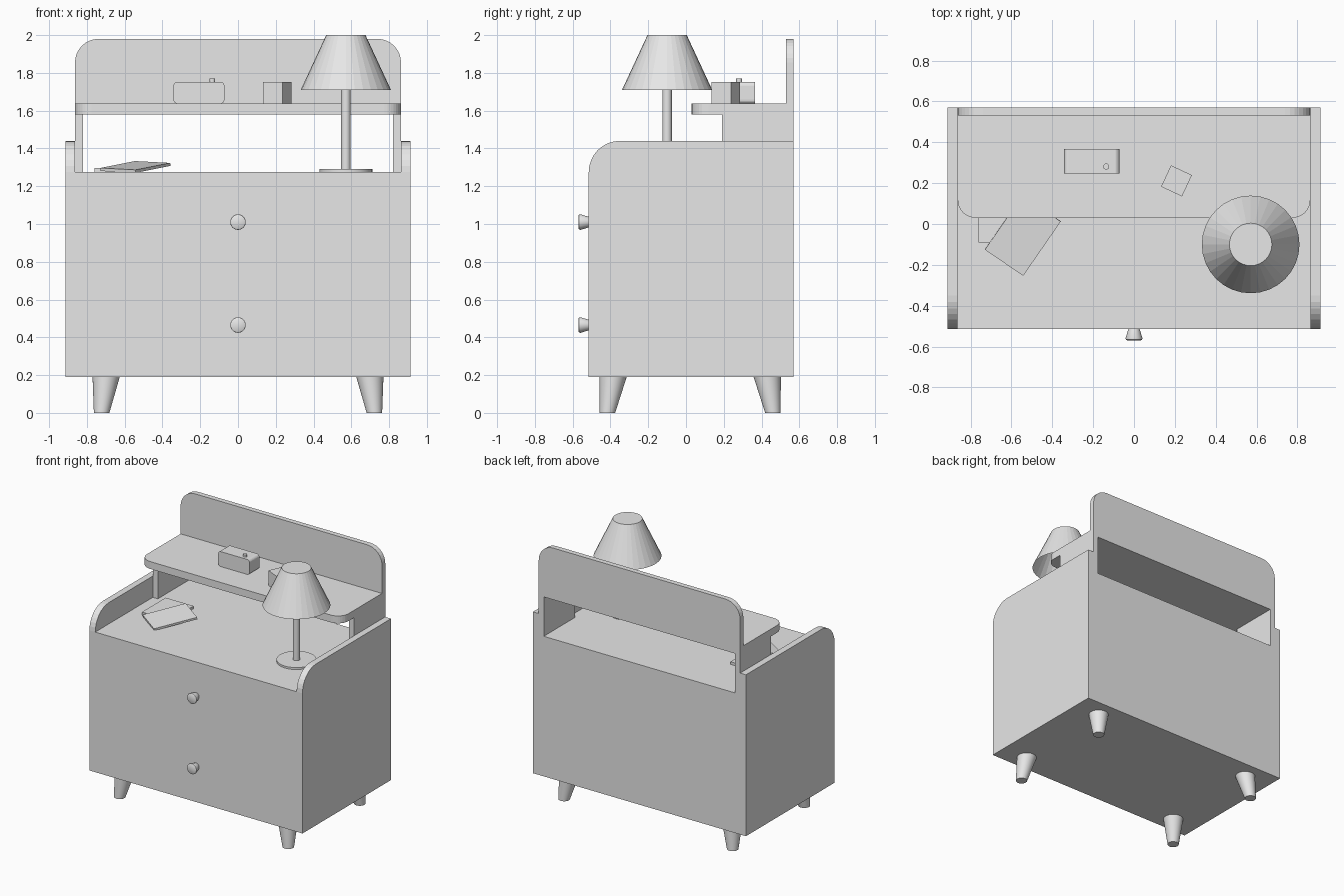
import bpy, bmesh, math
from mathutils import Matrix, Vector, Euler

if "Cube" in bpy.data.objects:
    bpy.data.objects.remove(bpy.data.objects["Cube"])

grey = bpy.data.materials.new("light grey")
grey.diffuse_color = (0.8, 0.8, 0.8, 1)
grey.use_nodes = True
grey.node_tree.nodes["Principled BSDF"].inputs["Base Color"].default_value = grey.diffuse_color


def finish(name, bm, smooth=False):
    bmesh.ops.recalc_face_normals(bm, faces=bm.faces)
    me = bpy.data.meshes.new(name)
    bm.to_mesh(me)
    bm.free()
    me.materials.append(grey)
    ob = bpy.data.objects.new(name, me)
    bpy.context.collection.objects.link(ob)
    if smooth:
        bpy.ops.object.select_all(action='DESELECT')
        ob.select_set(True)
        bpy.context.view_layer.objects.active = ob
        bpy.ops.object.shade_smooth_by_angle(angle=math.radians(35))
    return ob


def box(name, lo, hi):
    lo, hi = Vector(lo), Vector(hi)
    bm = bmesh.new()
    bmesh.ops.create_cube(bm, size=1, matrix=Matrix.Translation((lo + hi) / 2)
                          @ Matrix.Diagonal((*(hi - lo), 1)))
    return finish(name, bm)


def turned_box(name, centre, size, rot):
    bm = bmesh.new()
    turn = Euler([math.radians(a) for a in rot]).to_matrix().to_4x4()
    bmesh.ops.create_cube(bm, size=1, matrix=Matrix.Translation(centre) @ turn
                          @ Matrix.Diagonal((*size, 1)))
    return finish(name, bm)


def rounded(u0, v0, u1, v1, radii, steps=8):
    """Rectangle outline; radii for corners low-left, low-right, up-right, up-left."""
    corners = [(u0, v0, 1, 1), (u1, v0, -1, 1), (u1, v1, -1, -1), (u0, v1, 1, -1)]
    pts = []
    for k, ((u, v, su, sv), r) in enumerate(zip(corners, radii)):
        if r == 0:
            pts.append((u, v))
            continue
        for i in range(steps + 1):
            a = math.pi + (k + i / steps) * math.pi / 2
            pts.append((u + su * r + r * math.cos(a), v + sv * r + r * math.sin(a)))
    return pts


def plate(name, pts, axis, a, b):
    """Extrude an outline along the axis from a to b."""
    place = {'x': lambda u, v: (a, u, v), 'y': lambda u, v: (u, a, v),
             'z': lambda u, v: (u, v, a)}[axis]
    bm = bmesh.new()
    face = bm.faces.new([bm.verts.new(place(u, v)) for u, v in pts])
    out = bmesh.ops.extrude_face_region(bm, geom=[face])
    vec = Vector([(b - a) if c == axis else 0 for c in 'xyz'])
    bmesh.ops.translate(bm, vec=vec, verts=[v for v in out['geom']
                                            if isinstance(v, bmesh.types.BMVert)])
    return finish(name, bm)


def loft(name, rings, axis='z', n=32, caps=(True, True), smooth=True):
    """Join circles given as (x, y, z, radius)."""
    bm = bmesh.new()
    loops = []
    for x, y, z, r in rings:
        ring = []
        for i in range(n):
            c, s = r * math.cos(2 * math.pi * i / n), r * math.sin(2 * math.pi * i / n)
            ring.append(bm.verts.new((x + c, y + s, z) if axis == 'z' else (x + c, y, z + s)))
        loops.append(ring)
    for p, q in zip(loops, loops[1:]):
        for i in range(n):
            j = (i + 1) % n
            bm.faces.new((p[i], p[j], q[j], q[i]))
    if caps[0]:
        bm.faces.new(loops[0])
    if caps[1]:
        bm.faces.new(loops[-1])
    return finish(name, bm, smooth)


# Cabinet
FRONT, BACK, TOP = -0.515, 0.57, 1.275
box("cabinet_body", (-0.863, FRONT, 0.19), (0.863, BACK, TOP))
for s, side in ((-1, "left"), (1, "right")):
    plate(side + "_side_panel", rounded(FRONT, 0.19, BACK, 1.44, (0, 0, 0, 0.165)),
          'x', s * 0.863, s * 0.913)
    box(side + "_shelf_support", (min(s * 0.82, s * 0.863), 0.19, TOP),
        (max(s * 0.82, s * 0.863), BACK, 1.58))
    # Splayed tapered legs
    for t, end in ((-1, "front"), (1, "back")):
        loft(f"{end}_{side}_leg", [(s * 0.722, 0.022 + t * 0.438, 0, 0.041),
                                   (s * 0.698, 0.022 + t * 0.408, 0.19, 0.072)])

# Raised shelf and back panel
plate("shelf", rounded(-0.863, 0.03, 0.863, 0.53, (0.088, 0.088, 0, 0)), 'z', 1.58, 1.637)
plate("back_panel", rounded(-0.863, 1.58, 0.863, 1.98, (0, 0, 0.125, 0.125)), 'y', 0.53, BACK)

# Drawer knobs
for z, name in ((1.01, "upper_knob"), (0.465, "lower_knob")):
    loft(name, [(0, FRONT, z, 0.028), (0, -0.558, z, 0.041),
                (0, -0.566, z, 0.04), (0, -0.57, z, 0.034)], 'y')

# Lamp
LX, LY = 0.571, -0.1
loft("lamp_base", [(LX, LY, TOP, 0.14), (LX, LY, 1.29, 0.14)])
loft("lamp_pole", [(LX, LY, 1.29, 0.025), (LX, LY, 1.98, 0.025)])
loft("lamp_shade", [(LX, LY, 1.71, 0.239), (LX, LY, 2.0, 0.104)],
     caps=(False, True), smooth=False)

# Clock and its button
plate("clock", rounded(-0.342, 1.637, -0.072, 1.753, (0.022,) * 4, 5), 'y', 0.246, 0.366)
loft("clock_button", [(-0.136, 0.281, 1.75, 0.015), (-0.136, 0.281, 1.77, 0.015)], n=16)

# Small cube on the shelf
turned_box("small_cube", (0.208, 0.211, 1.695), (0.113, 0.115, 0.116), (0, 0, -25))

# Two books on the desk, the upper one leaning on the lower
box("lower_book", (-0.76, -0.09, TOP), (-0.52, 0.2, 1.296))
turned_box("upper_book", (-0.544, -0.056, 1.302), (0.227, 0.325, 0.016), (6.5, 2.5, -34.4))
